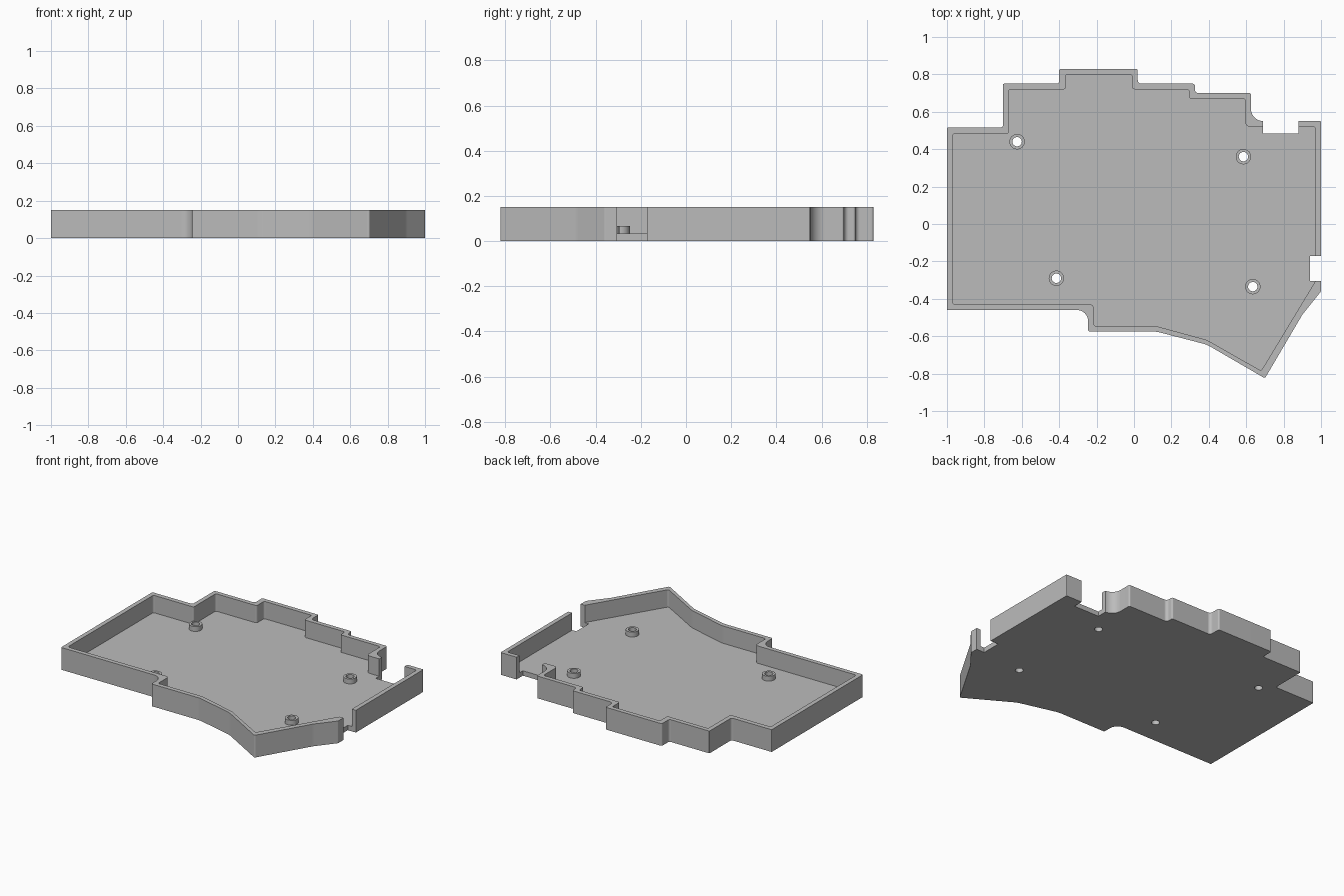
import bpy, bmesh, math
from mathutils import Vector

if "Cube" in bpy.data.objects:
    bpy.data.objects.remove(bpy.data.objects["Cube"], do_unlink=True)

HEIGHT, FLOOR, BOSS_TOP = 0.15, 0.033, 0.066

grey = bpy.data.materials.new("matte grey")
grey.use_nodes = True
grey.diffuse_color = (0.5, 0.5, 0.5, 1)
grey.node_tree.nodes["Principled BSDF"].inputs["Base Color"].default_value = (0.5, 0.5, 0.5, 1)


def rounded(points, steps=8):
    """Replace each (x, y, radius) corner by an arc of that radius."""
    out = []
    for i, (x, y, r) in enumerate(points):
        p = Vector((x, y))
        if r == 0:
            out.append(p)
            continue
        a = (Vector(points[i - 1][:2]) - p).normalized()
        b = (Vector(points[(i + 1) % len(points)][:2]) - p).normalized()
        half = a.angle(b) / 2
        centre = p + (a + b).normalized() * (r / math.sin(half))
        start = p + a * (r / math.tan(half)) - centre
        end = p + b * (r / math.tan(half)) - centre
        sweep = start.angle_signed(end)
        ang = math.atan2(start.y, start.x)
        for k in range(steps + 1):
            t = ang - sweep * k / steps
            out.append(centre + Vector((math.cos(t), math.sin(t))) * r)
    return out


def prism(name, outline, z0, z1):
    """Extrude a flat outline between two heights."""
    bm = bmesh.new()
    face = bm.faces.new([bm.verts.new((p[0], p[1], z0)) for p in outline])
    top = bmesh.ops.extrude_face_region(bm, geom=[face])["geom"]
    bmesh.ops.translate(bm, vec=(0, 0, z1 - z0),
                        verts=[v for v in top if isinstance(v, bmesh.types.BMVert)])
    bmesh.ops.recalc_face_normals(bm, faces=bm.faces)
    mesh = bpy.data.meshes.new(name)
    bm.to_mesh(mesh)
    bm.free()
    mesh.materials.append(grey)
    obj = bpy.data.objects.new(name, mesh)
    bpy.context.collection.objects.link(obj)
    return obj


def circle(x, y, r, n=32):
    return [(x + r * math.cos(2 * math.pi * k / n), y + r * math.sin(2 * math.pi * k / n))
            for k in range(n)]


def box(x0, x1, y0, y1):
    return [(x0, y0), (x1, y0), (x1, y1), (x0, y1)]


def combine(target, other, operation):
    """Apply a boolean and discard the second object."""
    other.hide_render = True
    mod = target.modifiers.new("bool", 'BOOLEAN')
    mod.object, mod.operation, mod.solver = other, operation, 'EXACT'
    bpy.context.view_layer.update()
    result = bpy.data.meshes.new_from_object(
        target.evaluated_get(bpy.context.evaluated_depsgraph_get()))
    target.modifiers.clear()
    target.data = result
    bpy.data.objects.remove(other, do_unlink=True)


# Outer wall outline, clockwise from the back left corner
outer = [(-1, .515, .005), (-.7, .515, .015), (-.7, .75, .005), (-.4, .75, .015),
         (-.4, .83, .01), (.02, .83, .01), (.02, .75, .02), (.325, .75, .01),
         (.325, .7, .02), (.625, .7, .01), (.625, .55, .066), (1, .55, .005),
         (1, -.36, .01), (.9, -.485, .15), (.7, -.825, .01), (.39, -.645, .15),
         (.12, -.575, .15), (-.245, -.575, .008), (-.245, -.46, .06), (-1, -.46, .005)]

# Cavity outline, one wall thickness inside
inner = [(-.97, .483, .012), (-.67, .483, .01), (-.67, .72, .012), (-.365, .72, .012),
         (-.365, .8, .012), (-.01, .8, .012), (-.01, .72, .015), (.295, .72, .012),
         (.295, .67, .01), (.595, .67, .012), (.595, .52, .025), (.97, .52, .012),
         (.97, -.305, .02), (.68, -.785, .012), (.39, -.62, .12), (.115, -.545, .12),
         (-.215, -.545, .012), (-.215, -.43, .02), (-.97, -.43, .015)]

tray = prism("case_tray", rounded(outer), 0, HEIGHT)
combine(tray, prism("cavity_cutter", rounded(inner), FLOOR, HEIGHT + .1), 'DIFFERENCE')

# Connector openings in the back and right walls
for opening in (box(.69, .88, .483, .7), box(.94, 1.1, -.305, -.172)):
    combine(tray, prism("opening_cutter", opening, -.1, HEIGHT + .1), 'DIFFERENCE')

# Screw bosses with through holes
for x, y in ((-.625, .44), (.585, .36), (-.415, -.29), (.635, -.335)):
    combine(tray, prism("boss", circle(x, y, .041), FLOOR / 2, BOSS_TOP), 'UNION')
    combine(tray, prism("screw_cutter", circle(x, y, .025), -.1, HEIGHT), 'DIFFERENCE')

tray.data.name = "case_tray"
bpy.ops.object.select_all(action='DESELECT')
tray.select_set(True)
bpy.context.view_layer.objects.active = tray
bpy.ops.object.shade_smooth_by_angle(angle=math.radians(25))
tray.modifiers.new("flat_walls", 'WEIGHTED_NORMAL').keep_sharp = True
